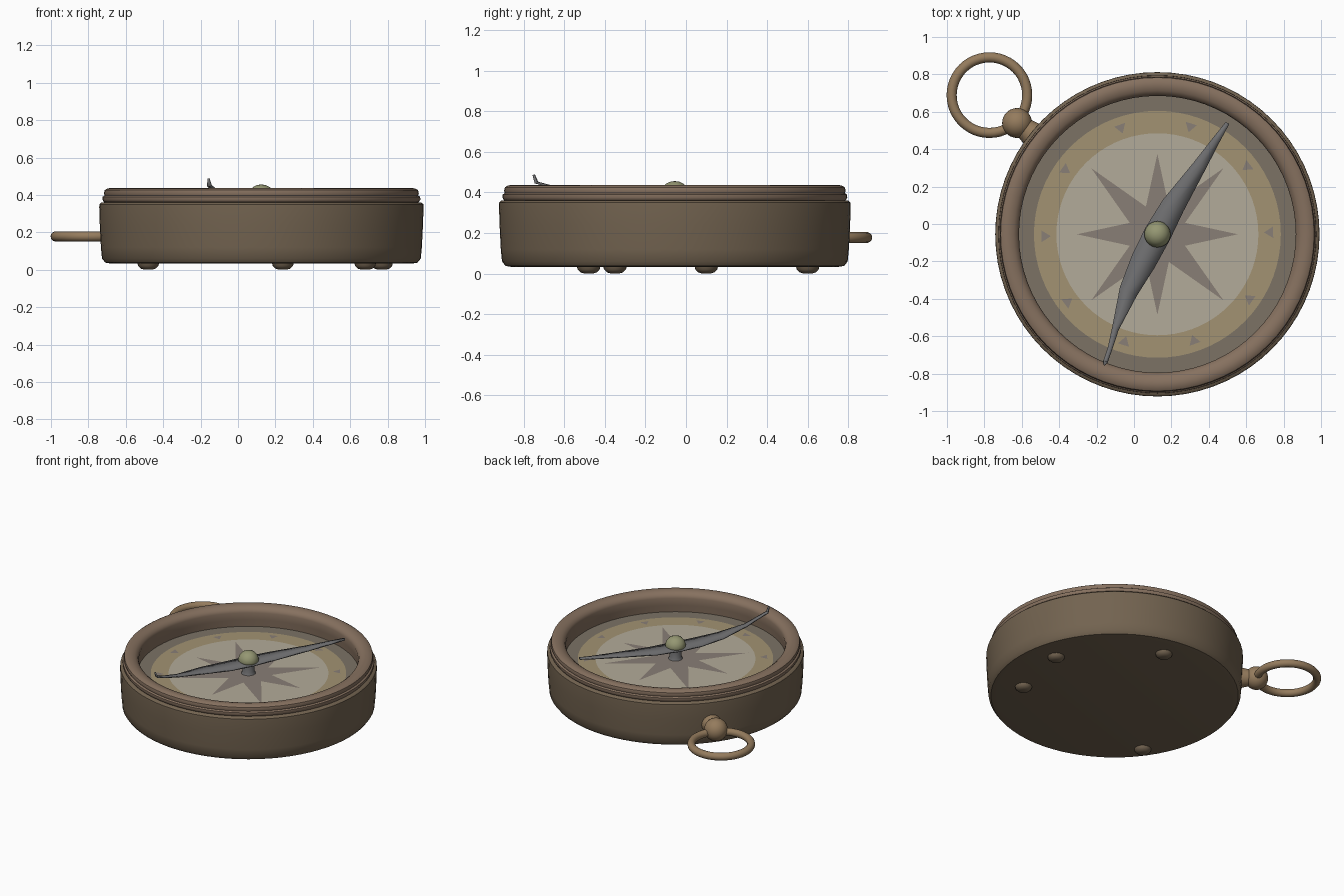
import bpy, bmesh, math
from mathutils import Vector

if "Cube" in bpy.data.objects:
    bpy.data.objects.remove(bpy.data.objects["Cube"])

CX, CY = 0.125, -0.055          # axis of the round case
DIAL_Z = 0.29


def material(name, rgb):
    m = bpy.data.materials.new(name)
    m.diffuse_color = (*rgb, 1)
    m.use_nodes = True
    m.node_tree.nodes["Principled BSDF"].inputs["Base Color"].default_value = m.diffuse_color
    return m


BRASS = material("aged_brass", (0.17, 0.125, 0.08))
RIM = material("rim_copper", (0.24, 0.165, 0.115))
RING = material("ring_bronze", (0.30, 0.20, 0.11))
CREAM = material("dial_cream", (0.45, 0.41, 0.32))
AMBER = material("dial_amber", (0.36, 0.29, 0.17))
EDGE = material("dial_edge", (0.20, 0.17, 0.13))
INK = material("dial_ink", (0.25, 0.21, 0.18))
STEEL = material("needle_steel", (0.16, 0.16, 0.165))
CAP = material("pivot_green", (0.30, 0.31, 0.17))


def finish(name, bm, mats, angle=40):
    bmesh.ops.recalc_face_normals(bm, faces=bm.faces)
    me = bpy.data.meshes.new(name)
    bm.to_mesh(me)
    bm.free()
    ob = bpy.data.objects.new(name, me)
    bpy.context.collection.objects.link(ob)
    for m in mats:
        me.materials.append(m)
    bpy.ops.object.select_all(action='DESELECT')
    ob.select_set(True)
    bpy.context.view_layer.objects.active = ob
    bpy.ops.object.shade_smooth_by_angle(angle=math.radians(angle))
    return ob


def lathe(name, profile, mats, center=(CX, CY), steps=72, angle=40, bands=None):
    """Spin (radius, z) points; bands gives a material index per profile segment."""
    bm = bmesh.new()
    rows = []
    for r, z in profile:
        n = 1 if r == 0 else steps
        rows.append([bm.verts.new((center[0] + r * math.cos(math.tau * i / steps),
                                   center[1] + r * math.sin(math.tau * i / steps), z))
                     for i in range(n)])
    for k, (a, b) in enumerate(zip(rows, rows[1:])):
        for i in range(steps):
            quad = [a[i % len(a)], a[(i + 1) % len(a)], b[(i + 1) % len(b)], b[i % len(b)]]
            f = bm.faces.new(list(dict.fromkeys(quad)))
            f.material_index = bands[k] if bands else 0
    return finish(name, bm, mats, angle)


def polar(r, a, z):
    return (CX + r * math.cos(a), CY + r * math.sin(a), z)


# Case: closed underside, slightly flared wall, small lip under the rim
lathe("case", [(0, 0.032), (0.80, 0.032), (0.835, 0.038), (0.852, 0.06), (0.858, 0.12),
               (0.864, 0.24), (0.867, 0.335), (0.866, 0.35), (0.855, 0.36), (0.82, 0.362)], [BRASS])

# Rim: stepped bezel that rolls over into the inner wall
lathe("rim", [(0.83, 0.355), (0.843, 0.362), (0.85, 0.375), (0.849, 0.39), (0.838, 0.397),
              (0.842, 0.408), (0.838, 0.425), (0.822, 0.435), (0.795, 0.437), (0.768, 0.43),
              (0.748, 0.415), (0.74, 0.395), (0.745, 0.34), (0.75, DIAL_Z - 0.01)], [RIM])

# Dial with a darkened border
lathe("dial", [(0, DIAL_Z), (0.54, DIAL_Z), (0.66, DIAL_Z), (0.75, DIAL_Z)],
      [CREAM, AMBER, EDGE], bands=[0, 1, 2])

# Compass star: eight points, long and short alternating
bm = bmesh.new()
z = DIAL_Z + 0.003
hub = bm.verts.new((CX, CY, z))
star = []
for i in range(16):
    r = 0.16 if i % 2 else (0.43 if i % 4 == 0 else 0.50)
    star.append(bm.verts.new(polar(r, math.tau * i / 16, z)))
for i in range(16):
    bm.faces.new((hub, star[i], star[(i + 1) % 16]))
finish("dial_star", bm, [INK])

# Small pointers around the dial
bm = bmesh.new()
for i in range(10):
    a = math.radians(1 + 36 * i)
    bm.faces.new([bm.verts.new(polar(r, a + d, z)) for r, d in
                  ((0.57, 0), (0.62, 0.05), (0.62, -0.05))])
finish("dial_pointers", bm, [INK])

# Needle: tapered thin blade, bent up at the south end (x, y, z, half width)
rows = [(-0.16, -0.755, 0.485, 0.004), (-0.155, -0.74, 0.445, 0.012), (-0.13, -0.67, 0.425, 0.012),
        (-0.10, -0.56, 0.40, 0.018), (-0.03, -0.36, 0.38, 0.05), (0.05, -0.20, 0.37, 0.068),
        (CX, CY, 0.37, 0.072), (0.21, 0.10, 0.375, 0.062), (0.35, 0.31, 0.39, 0.036),
        (0.44, 0.45, 0.402, 0.02), (0.50, 0.54, 0.412, 0.010)]
bm = bmesh.new()
side = Vector((0.88, -0.47, 0))
grid = []
for x, y, h, w in rows:
    c = Vector((x, y, h))
    grid.append([bm.verts.new(c - side * w), bm.verts.new(c + Vector((0, 0, w * 0.12))),
                 bm.verts.new(c + side * w)])
for a, b in zip(grid, grid[1:]):
    for j in range(2):
        bm.faces.new((a[j], a[j + 1], b[j + 1], b[j]))
needle = finish("needle", bm, [STEEL])
solid = needle.modifiers.new("thickness", 'SOLIDIFY')
solid.thickness = 0.01

# Pivot: dark post and domed cap
lathe("pivot_post", [(0.05, DIAL_Z), (0.04, 0.31), (0.04, 0.37)], [STEEL], steps=24)
lathe("pivot_cap", [(0, 0.36), (0.045, 0.362), (0.066, 0.378), (0.07, 0.395), (0.062, 0.42),
                    (0.045, 0.442), (0.022, 0.453), (0, 0.456)], [CAP], steps=28, angle=60)

# Low feet under the case
for i, (x, y) in enumerate([(0.77, 0.10), (0.24, 0.60), (0.68, -0.35), (-0.48, -0.48)]):
    lathe(f"foot_{i + 1}", [(0.058, 0.036), (0.054, 0.02), (0.04, 0.006), (0.02, 0), (0, 0)],
          [BRASS], center=(x, y), steps=20, angle=60)

# Hanging ring
bpy.ops.mesh.primitive_torus_add(location=(-0.773, 0.689, 0.178), major_radius=0.202,
                                 minor_radius=0.027, major_segments=48, minor_segments=14)
ring = bpy.context.object
ring.name = "hanging_ring"
ring.data.materials.append(RING)
bpy.ops.object.shade_smooth()

# Ring knob and the stem joining it to the case
out = Vector((-0.62 - CX, 0.54 - CY, 0)).normalized()
bpy.ops.mesh.primitive_uv_sphere_add(segments=28, ring_count=16, radius=0.08,
                                     location=(-0.625, 0.54, 0.19))
knob = bpy.context.object
knob.name = "ring_knob"
knob.data.materials.append(RING)
bpy.ops.object.shade_smooth()

bpy.ops.mesh.primitive_cone_add(vertices=24, radius1=0.075, radius2=0.045, depth=0.13,
                                location=Vector((CX, CY, 0.19)) + out * 0.895)
stem = bpy.context.object
stem.name = "ring_stem"
stem.rotation_euler = out.to_track_quat('Z', 'Y').to_euler()
stem.data.materials.append(RING)
bpy.ops.object.shade_smooth_by_angle(angle=math.radians(40))
